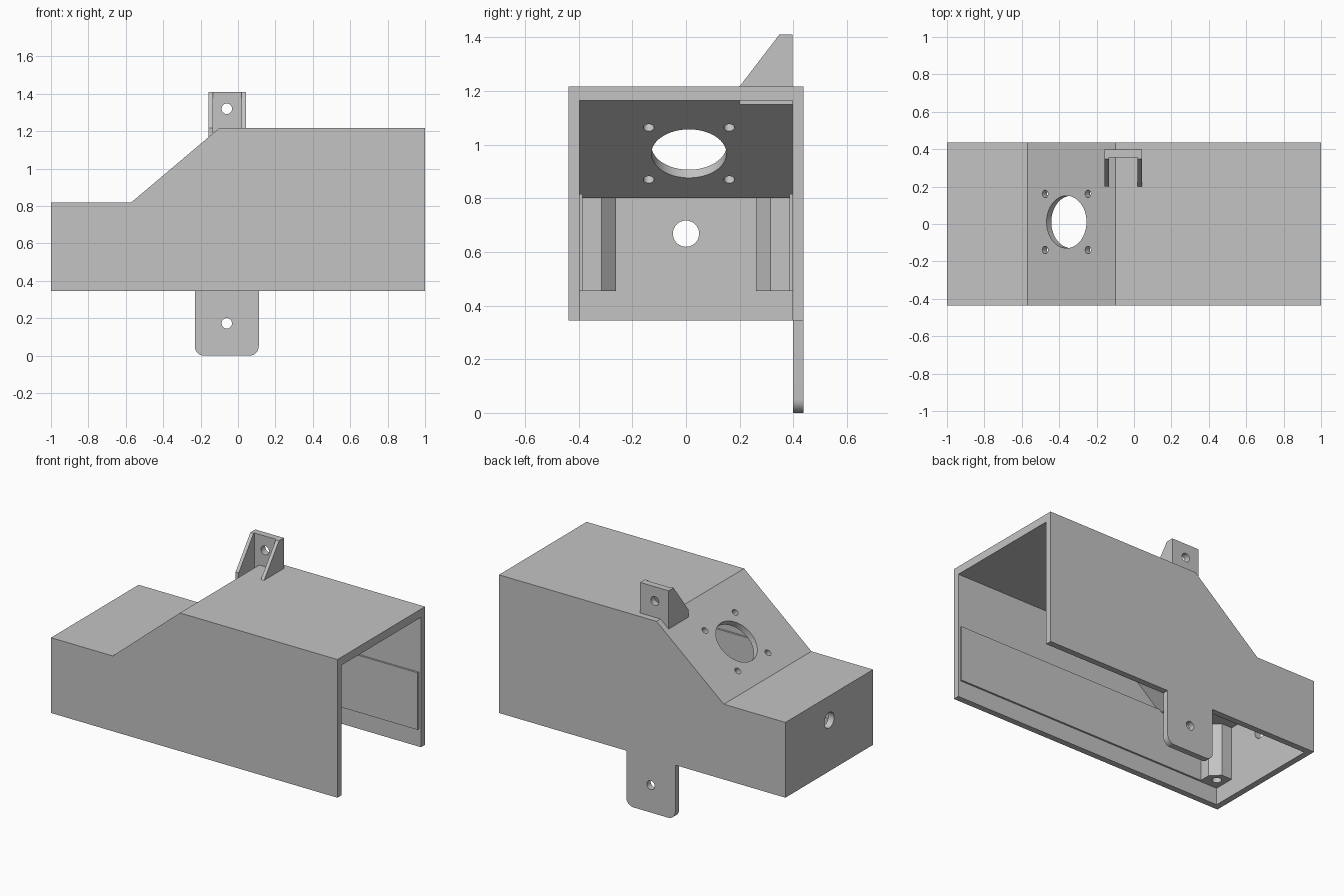
import bpy, bmesh, math
from mathutils import Vector

default = bpy.data.objects.get("Cube")
if default:
    bpy.data.objects.remove(default, do_unlink=True)

grey = bpy.data.materials.new("light grey plastic")
grey.use_nodes = True
colour = (0.55, 0.55, 0.55, 1)
grey.diffuse_color = colour
grey.node_tree.nodes["Principled BSDF"].inputs["Base Color"].default_value = colour

PLACE = {"x": lambda u, v, d: (d, u, v),
         "y": lambda u, v, d: (u, d, v),
         "z": lambda u, v, d: (u, v, d)}


def prism(name, points, axis, start, end):
    """Extrude a 2D outline along an axis."""
    bm = bmesh.new()
    base = bm.faces.new([bm.verts.new(PLACE[axis](u, v, start)) for u, v in points])
    top = bmesh.ops.extrude_face_region(bm, geom=[base])["geom"]
    shift = Vector(PLACE[axis](0, 0, end - start))
    bmesh.ops.translate(bm, vec=shift, verts=[g for g in top if isinstance(g, bmesh.types.BMVert)])
    bmesh.ops.recalc_face_normals(bm, faces=bm.faces)
    mesh = bpy.data.meshes.new(name)
    bm.to_mesh(mesh)
    bm.free()
    mesh.materials.append(grey)
    obj = bpy.data.objects.new(name, mesh)
    bpy.context.collection.objects.link(obj)
    return obj


def rect(u0, u1, v0, v1):
    return [(u0, v0), (u1, v0), (u1, v1), (u0, v1)]


def drill(center, direction, radius, length, sides=32):
    """Cylindrical cutter centred on a point."""
    bpy.ops.mesh.primitive_cylinder_add(vertices=sides, radius=radius, depth=length, location=center)
    obj = bpy.context.object
    obj.rotation_euler = Vector(direction).to_track_quat("Z", "Y").to_euler()
    obj.data.materials.append(grey)
    return obj


def activate(obj):
    bpy.ops.object.select_all(action="DESELECT")
    obj.select_set(True)
    bpy.context.view_layer.objects.active = obj


def cut(target, cutters):
    for cutter in cutters:
        cutter.hide_render = True
        mod = target.modifiers.new("cut", "BOOLEAN")
        mod.operation, mod.solver, mod.object = "DIFFERENCE", "EXACT", cutter
        activate(target)
        bpy.ops.object.modifier_apply(modifier=mod.name)
        bpy.data.objects.remove(cutter, do_unlink=True)
    activate(target)
    bpy.ops.object.shade_smooth_by_angle(angle=math.radians(30))


W, IN = 0.437, 0.397          # half widths outside and inside
BOTTOM, LOW, HIGH = 0.345, 0.82, 1.217
TAB_X = -0.06

# Housing shell, open below and at the +x end
housing = prism("housing", [(-1, BOTTOM), (1, BOTTOM), (1, HIGH), (-0.1, HIGH),
                            (-0.57, LOW), (-1, LOW)], "y", -W, W)
cavity = prism("cavity_cutter", [(-0.96, 0.2), (1.2, 0.2), (1.2, 1.165), (-0.1, 1.165),
                                 (-0.532, 0.8), (-0.96, 0.8)], "y", -IN, IN)

# Round opening and four screw holes in the sloping panel
along = Vector((0.47, 0, HIGH - LOW)).normalized()
normal = Vector((-along.z, 0, along.x))
middle = Vector((-0.361, 0.011, 0.997))
holes = [drill(middle, normal, 0.14, 0.2, 64)]
for s in (-1, 1):
    for t in (-1, 1):
        holes.append(drill(middle + along * 0.15 * s + Vector((0, 0.15 * t, 0)), normal, 0.02, 0.2))
holes.append(drill((-1, 0, 0.668), (1, 0, 0), 0.049, 0.3))
cut(housing, [cavity] + holes)

# Thickened wall pads and corner screw posts
for side, s in (("right", -1), ("left", 1)):
    prism(side + "_wall_pad", rect(-0.97, 0.985, 0.455, 0.815), "y", s * 0.385, s * (IN + 0.01))
    post = prism(side + "_screw_post",
                 [(-0.97, s * 0.26), (-0.885, s * 0.26), (-0.83, s * 0.315),
                  (-0.83, s * 0.39), (-0.97, s * 0.39)], "z", 0.455, 0.81)
    cut(post, [drill((-0.9, s * 0.325, 0.455), (0, 0, 1), 0.028, 0.4)])

# Lower mounting tab with rounded bottom corners
half, r = 0.171, 0.05
outline = [(TAB_X + half, BOTTOM + 0.01), (TAB_X - half, BOTTOM + 0.01)]
for s, first in ((-1, 180), (1, 270)):
    for i in range(9):
        a = math.radians(first + i * 11.25)
        outline.append((TAB_X + s * (half - r) + r * math.cos(a), r + r * math.sin(a)))
tab = prism("lower_tab", outline, "y", IN + 0.001, W)
cut(tab, [drill((TAB_X, W, 0.173), (0, 1, 0), 0.028, 0.3)])

# Upper bracket: drilled plate with two triangular gussets
plate = prism("upper_plate", rect(-0.157, 0.042, 1.15, 1.41), "y", 0.355, 0.397)
cut(plate, [drill((TAB_X, 0.37, 1.32), (0, 1, 0), 0.028, 0.3)])
for side, x in (("right", -0.157), ("left", 0.02)):
    prism(side + "_gusset", [(0.2, 1.15), (0.356, 1.15), (0.356, 1.41), (0.348, 1.41), (0.2, HIGH)],
          "x", x, x + 0.022)
